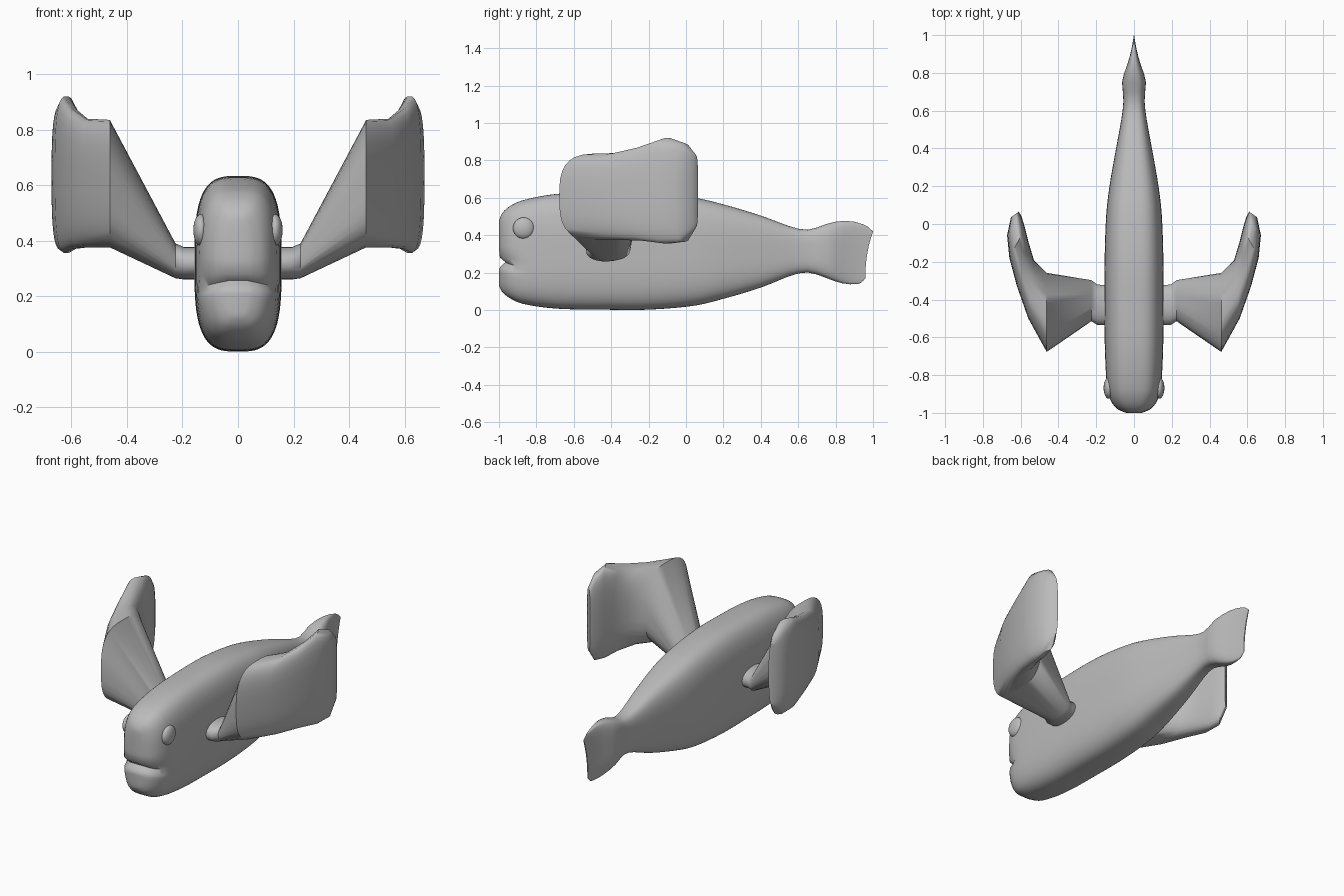
import bpy, bmesh, math
from mathutils import Vector

if "Cube" in bpy.data.objects:
    bpy.data.objects.remove(bpy.data.objects["Cube"])

grey = bpy.data.materials.new("skin_grey")
grey.diffuse_color = (0.5, 0.5, 0.5, 1)
grey.use_nodes = True
grey.node_tree.nodes["Principled BSDF"].inputs["Base Color"].default_value = grey.diffuse_color


def finish(name, bm, angle=40):
    bmesh.ops.recalc_face_normals(bm, faces=bm.faces)
    mesh = bpy.data.meshes.new(name)
    bm.to_mesh(mesh)
    bm.free()
    ob = bpy.data.objects.new(name, mesh)
    bpy.context.collection.objects.link(ob)
    mesh.materials.append(grey)
    bpy.ops.object.select_all(action='DESELECT')
    ob.select_set(True)
    bpy.context.view_layer.objects.active = ob
    bpy.ops.object.shade_smooth_by_angle(angle=math.radians(angle))
    return ob


def unit_ring(n, power):
    """Superellipse; mirrored points share the same height."""
    pts = []
    for i in range(n):
        a = 2 * math.pi * (i + 0.5) / n
        s, c = math.sin(a), math.cos(a)
        pts.append((math.copysign(abs(s) ** (2 / power), s),
                    math.copysign(abs(c) ** (2 / power), c)))
    return pts


def loft(rings):
    """Skin a list of rings and close both ends with strips."""
    bm = bmesh.new()
    vs = [[bm.verts.new(p) for p in r] for r in rings]
    n = len(vs[0])
    for a, b in zip(vs, vs[1:]):
        for i in range(n):
            j = (i + 1) % n
            bm.faces.new((a[i], a[j], b[j], b[i]))
    for r in (vs[0], vs[-1]):
        for i in range(n // 2 - 1):
            bm.faces.new((r[i], r[i + 1], r[n - 2 - i], r[n - 1 - i]))
    return bm


def smooth_value(rows, y, k):
    """Smooth interpolation of column k along the first column."""
    i = max(j for j in range(len(rows) - 1) if rows[j][0] <= y or j == 0)
    a, b = rows[i], rows[i + 1]
    p, q = rows[max(i - 1, 0)], rows[min(i + 2, len(rows) - 1)]
    h = b[0] - a[0]
    t = (y - a[0]) / h
    ma = (b[k] - p[k]) / (b[0] - p[0]) * h
    mb = (q[k] - a[k]) / (q[0] - a[0]) * h
    return ((2*t**3 - 3*t*t + 1) * a[k] + (t**3 - 2*t*t + t) * ma
            + (3*t*t - 2*t**3) * b[k] + (t**3 - t*t) * mb)


# Body: y, half width, bottom, top
body_rows = [
    (-1.0, 0.04, 0.13, 0.48), (-0.985, 0.08, 0.10, 0.515),
    (-0.95, 0.115, 0.068, 0.55), (-0.88, 0.14, 0.035, 0.585),
    (-0.7, 0.153, 0.008, 0.62), (-0.45, 0.157, 0.002, 0.632),
    (-0.2, 0.156, 0.002, 0.63), (0.05, 0.147, 0.024, 0.60),
    (0.2, 0.13, 0.06, 0.565), (0.4, 0.095, 0.12, 0.505),
    (0.58, 0.063, 0.19, 0.44), (0.66, 0.056, 0.20, 0.43),
    (0.76, 0.063, 0.168, 0.463), (0.84, 0.04, 0.145, 0.477),
    (0.92, 0.018, 0.137, 0.468), (0.97, 0.008, 0.145, 0.447),
    (1.0, 0.003, 0.17, 0.42)]
stations = [-1, -0.994, -0.985, -0.97, -0.95, -0.93, -0.905, -0.88, -0.84, -0.8]
stations += [-0.75 + 0.05 * i for i in range(35)] + [0.97, 0.985, 1]
ring = unit_ring(72, 3.2)
rings = []
for y in stations:
    w, lo, hi = (smooth_value(body_rows, y, k) for k in (1, 2, 3))
    pts = []
    for u, v in ring:
        z = (lo + hi) / 2 + v * (hi - lo) / 2
        # Mouth groove fades and droops toward the cheeks
        back = max(0, 1 - (y + 1) / 0.14)
        groove = back * math.exp(-((z - 0.255 + 0.25 * (y + 1)) / 0.018) ** 2)
        # Slanted and notched trailing edge of the tail
        tail = max(0, (y - 0.75) / 0.25)
        dy = -tail * (0.04 * (1 - v) / 2 + 0.012 * (1 - v * v))
        pts.append((u * w * (1 - 0.18 * groove), y + dy + 0.035 * groove, z))
    rings.append(pts)
finish("body", loft(rings), 50)

# Fin sections: front x, front y, back x, back y, bottom, top
fin_rows = [
    (0.13, -0.535, 0.13, -0.325, 0.26, 0.377),
    (0.195, -0.535, 0.195, -0.32, 0.26, 0.377),
    (0.225, -0.515, 0.225, -0.297, 0.264, 0.39),
    (0.462, -0.678, 0.462, -0.258, 0.375, 0.836),
    (0.56, -0.50, 0.53, -0.19, 0.375, 0.84),
    (0.62, -0.33, 0.56, -0.09, 0.37, 0.875),
    (0.66, -0.18, 0.577, -0.02, 0.355, 0.92),
    (0.672, -0.06, 0.595, 0.04, 0.365, 0.89),
    (0.652, 0.035, 0.61, 0.065, 0.44, 0.83)]

for side, label in ((1, "right"), (-1, "left")):
    rings = []
    for i, (fx, fy, bx, by, lo, hi) in enumerate(fin_rows):
        pts = []
        for u, v in unit_ring(32, 2.2 if i < 3 else 3):
            t = (1 - u) / 2
            pts.append((side * (fx + (bx - fx) * t), fy + (by - fy) * t,
                        (lo + hi) / 2 + v * (hi - lo) / 2))
        rings.append(pts)
    finish(label + "_fin", loft(rings), 45)

    # Eyes
    bm = bmesh.new()
    bmesh.ops.create_uvsphere(bm, u_segments=24, v_segments=14, radius=1)
    bmesh.ops.scale(bm, vec=(0.027, 0.057, 0.057), verts=bm.verts)
    bmesh.ops.translate(bm, vec=(side * 0.134, -0.868, 0.438), verts=bm.verts)
    finish(label + "_eye", bm)
